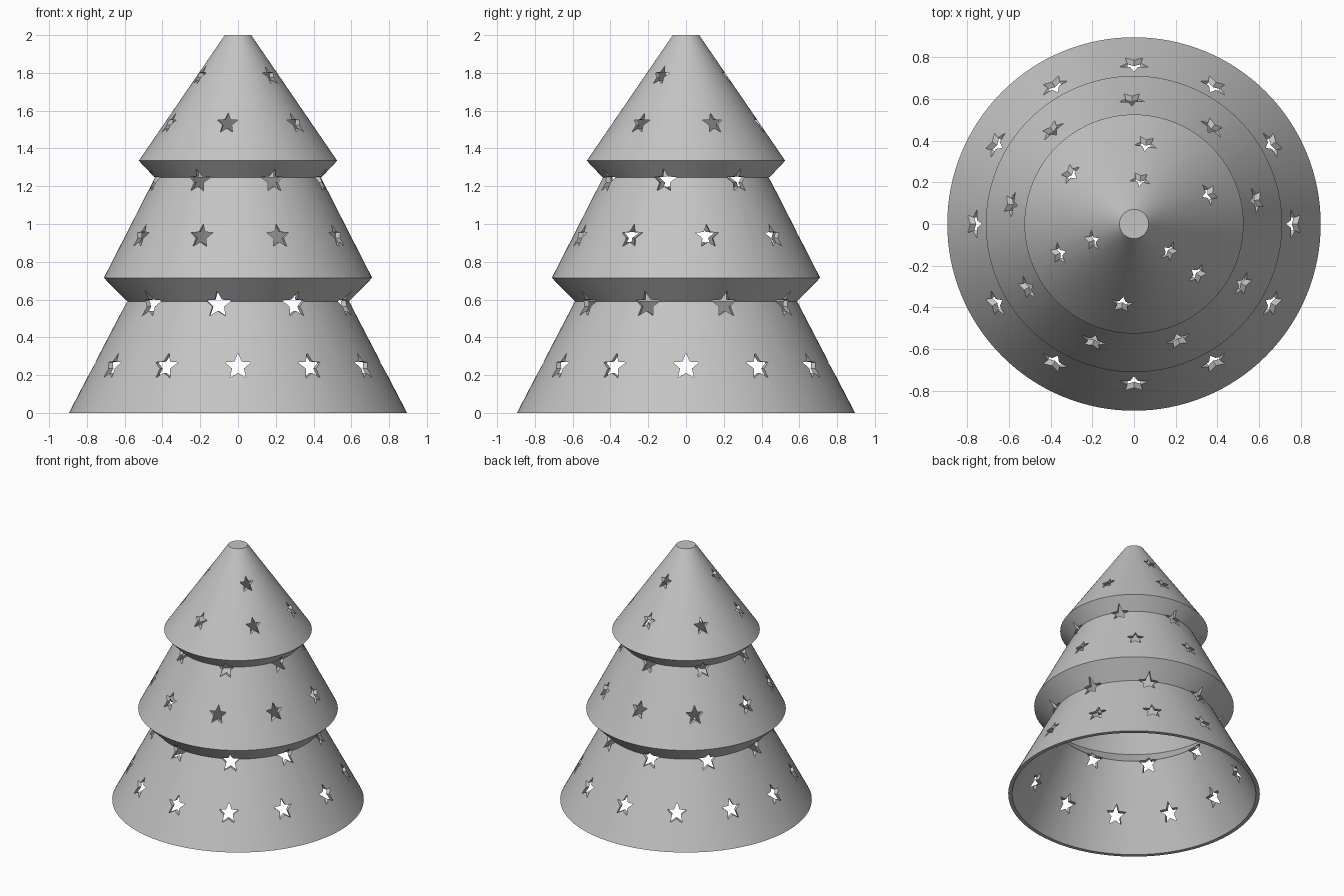
import bpy
import bmesh
from math import sin, cos, pi, radians
from mathutils import Vector, Matrix

cube = bpy.data.objects.get("Cube")
if cube:
    bpy.data.objects.remove(cube, do_unlink=True)

SEGMENTS = 128
WALL = 0.028

grey = bpy.data.materials.new("plain grey")
grey.use_nodes = True
colour = (0.55, 0.55, 0.55, 1)
grey.diffuse_color = colour
grey.node_tree.nodes["Principled BSDF"].inputs["Base Color"].default_value = colour


def make_object(name, bm):
    bmesh.ops.recalc_face_normals(bm, faces=bm.faces)
    mesh = bpy.data.meshes.new(name)
    bm.to_mesh(mesh)
    bm.free()
    mesh.materials.append(grey)
    obj = bpy.data.objects.new(name, mesh)
    bpy.context.collection.objects.link(obj)
    return obj


# Hollow three-tier shell, open below and closed on top
outer = [(0.895, 0), (0.588, 0.59), (0.71, 0.715), (0.44, 1.245), (0.525, 1.335), (0.07, 2)]
inner = [(r - WALL, z) for r, z in outer[:-1]] + [(0.06, 2 - WALL)]
profile = [(0, 2 - WALL)] + inner[::-1] + outer + [(0, 2)]

bm = bmesh.new()
points = [bm.verts.new((r, 0, z)) for r, z in profile]
edges = [bm.edges.new(pair) for pair in zip(points, points[1:])]
bmesh.ops.spin(bm, geom=points + edges, cent=(0, 0, 0), axis=(0, 0, 1),
               angle=2 * pi, steps=SEGMENTS, use_duplicate=False)
bmesh.ops.remove_doubles(bm, verts=bm.verts, dist=0.0001)
tree = make_object("tree_shell", bm)


# Star prisms pointing outwards through the wall
def add_star(bm, angle, radius, height, size):
    turn = Matrix.Rotation(angle, 3, 'Z')
    rings = []
    for depth in (radius - 0.11, radius + 0.12):
        ring = []
        for i in range(10):
            s = size if i % 2 == 0 else size * 0.45
            a = i * pi / 5
            p = Vector((depth, s * sin(a), height + s * cos(a)))
            ring.append(bm.verts.new(turn @ p))
        rings.append(ring)
    for ring in rings:
        bm.faces.new(ring)
    near, far = rings
    for i in range(10):
        j = (i + 1) % 10
        bm.faces.new((near[i], near[j], far[j], far[i]))


# Rows of stars: count, first angle, wall radius, height, star size
rows = [
    (12, 0, 0.765, 0.245, 0.073),
    (9, 20, 0.60, 0.573, 0.073),
    (9, 11, 0.595, 0.934, 0.065),
    (7, 37, 0.45, 1.228, 0.065),
    (6, 21.6, 0.385, 1.532, 0.056),
    (3, 82, 0.214, 1.784, 0.052),
]
bm = bmesh.new()
for count, start, radius, height, size in rows:
    for k in range(count):
        add_star(bm, radians(start + 360 * k / count), radius, height, size)
cutter = make_object("star_cutters", bm)
cutter.hide_render = True

# Cut the star windows
cut = tree.modifiers.new("star windows", 'BOOLEAN')
cut.operation = 'DIFFERENCE'
cut.solver = 'EXACT'
cut.object = cutter
bpy.ops.object.select_all(action='DESELECT')
bpy.context.view_layer.objects.active = tree
tree.select_set(True)
bpy.ops.object.modifier_apply(modifier=cut.name)
bpy.data.objects.remove(cutter, do_unlink=True)

bpy.ops.object.shade_smooth_by_angle(angle=radians(30))
